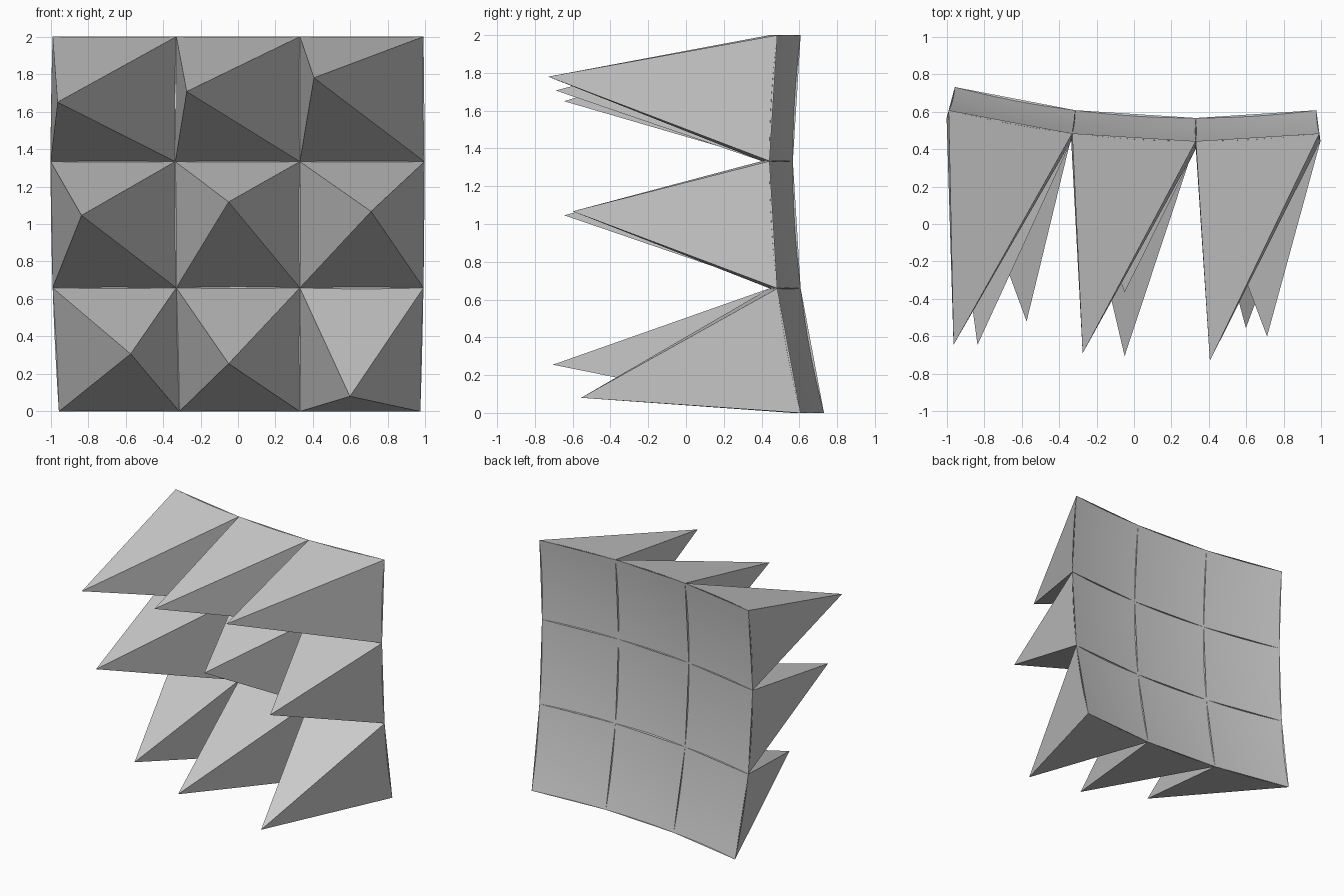
import bpy

cube = bpy.data.objects.get("Cube")
if cube:
    bpy.data.objects.remove(cube, do_unlink=True)

GREY = (0.6, 0.6, 0.6, 1.0)
grey = bpy.data.materials.new("plain grey")
grey.use_nodes = True
grey.diffuse_color = GREY
grey.node_tree.nodes["Principled BSDF"].inputs["Base Color"].default_value = GREY

CELLS = 3
STEPS = 8  # panel subdivisions per cell

# Spike tips, bottom row first, each row from -x to +x
TIPS = [
    [(-0.573, -0.52, 0.307), (-0.05, -0.705, 0.255), (0.597, -0.555, 0.08)],
    [(-0.835, -0.645, 1.046), (-0.05, -0.365, 1.118), (0.71, -0.60, 1.067)],
    [(-0.963, -0.645, 1.65), (-0.274, -0.69, 1.707), (0.405, -0.73, 1.78)],
]


def surface(u, v):
    """Point on the shallow bowl; u and v count cells from the lower -x corner."""
    a, b = u - 2, v - 2
    x = 0.33 + 0.665 * a * (1 - 0.0083 * b * b)
    y = 0.401 + 0.0412 * (a * a + b * b)
    z = 1.333 + 0.6667 * b - 0.0035 * (b + 2) * b * (b - 1)
    return (x, y, z)


def make_object(name, verts, faces):
    mesh = bpy.data.meshes.new(name)
    mesh.from_pydata(verts, [], faces)
    mesh.materials.append(grey)
    mesh.update()
    obj = bpy.data.objects.new(name, mesh)
    bpy.context.collection.objects.link(obj)
    return obj


# Flat-sided spikes, one per cell
for row in range(CELLS):
    for col in range(CELLS):
        base = [surface(col + i, row + j) for i, j in ((0, 0), (1, 0), (1, 1), (0, 1))]
        sides = [(k, (k + 1) % 4, 4) for k in range(4)]
        make_object(f"spike_row{row + 1}_column{col + 1}", base + [TIPS[row][col]], sides)

# Smooth curved back panel
n = CELLS * STEPS
verts = [surface(i / STEPS, j / STEPS) for j in range(n + 1) for i in range(n + 1)]
faces = []
for j in range(n):
    for i in range(n):
        k = j * (n + 1) + i
        faces.append((k, k + n + 1, k + n + 2, k + 1))
panel = make_object("back_panel", verts, faces)
for poly in panel.data.polygons:
    poly.use_smooth = True
